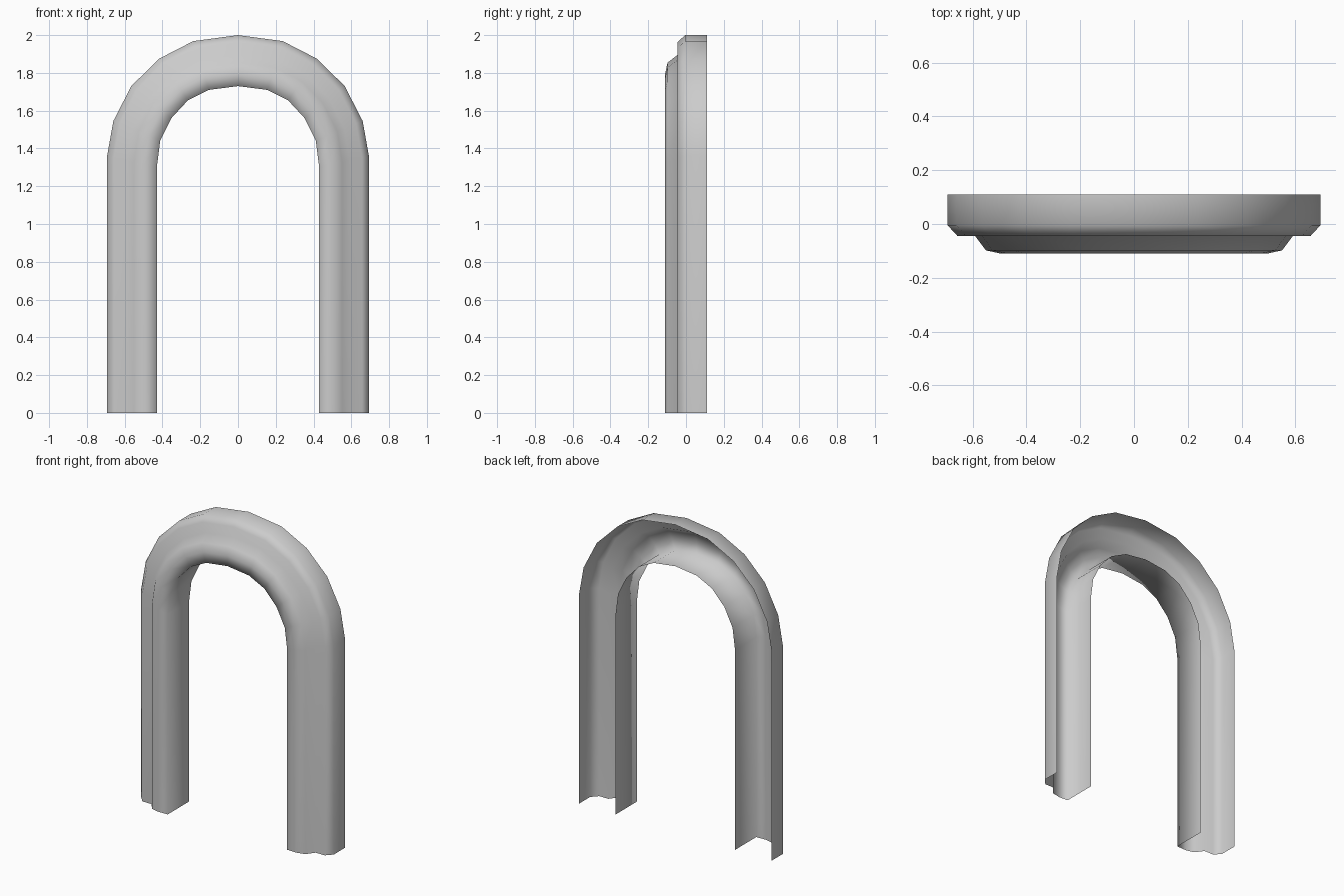
import bpy, bmesh

if "Cube" in bpy.data.objects:
    bpy.data.objects.remove(bpy.data.objects["Cube"])

# right half of the arch path: matching inner and outer edge points (x, z), foot to crown
INNER = [(.43, 0), (.43, 1.30), (.412, 1.44), (.353, 1.56), (.265, 1.655), (.155, 1.71), (0, 1.73)]
OUTER = [(.693, 0), (.693, 1.36), (.66, 1.545), (.565, 1.73), (.418, 1.875), (.237, 1.968), (0, 2.0)]

# moulding cross-section: (fraction from inner to outer edge, y depth), open at the back
PROFILE = [(0, .11), (0, -.108), (.25, -.11), (.46, -.098), (.61, -.045),
           (.86, -.045), (1, -.005), (1, .11)]


def mirrored(half):
    return half + [(-x, z) for x, z in reversed(half[:-1])]


# arch moulding swept along the path
bm = bmesh.new()
rings = []
for (xi, zi), (xo, zo) in zip(mirrored(INNER), mirrored(OUTER)):
    rings.append([bm.verts.new((xi + (xo - xi) * t, y, zi + (zo - zi) * t))
                  for t, y in PROFILE])
for a, b in zip(rings, rings[1:]):
    for i in range(len(PROFILE) - 1):
        bm.faces.new((a[i], a[i + 1], b[i + 1], b[i]))
bm.normal_update()
# front faces must point toward -y
if sum(f.normal.y * f.calc_area() for f in bm.faces) > 0:
    bmesh.ops.reverse_faces(bm, faces=bm.faces[:])
for f in bm.faces:
    f.smooth = True

mesh = bpy.data.meshes.new("arch_moulding")
bm.to_mesh(mesh)
bm.free()
arch = bpy.data.objects.new("arch_moulding", mesh)
bpy.context.collection.objects.link(arch)
